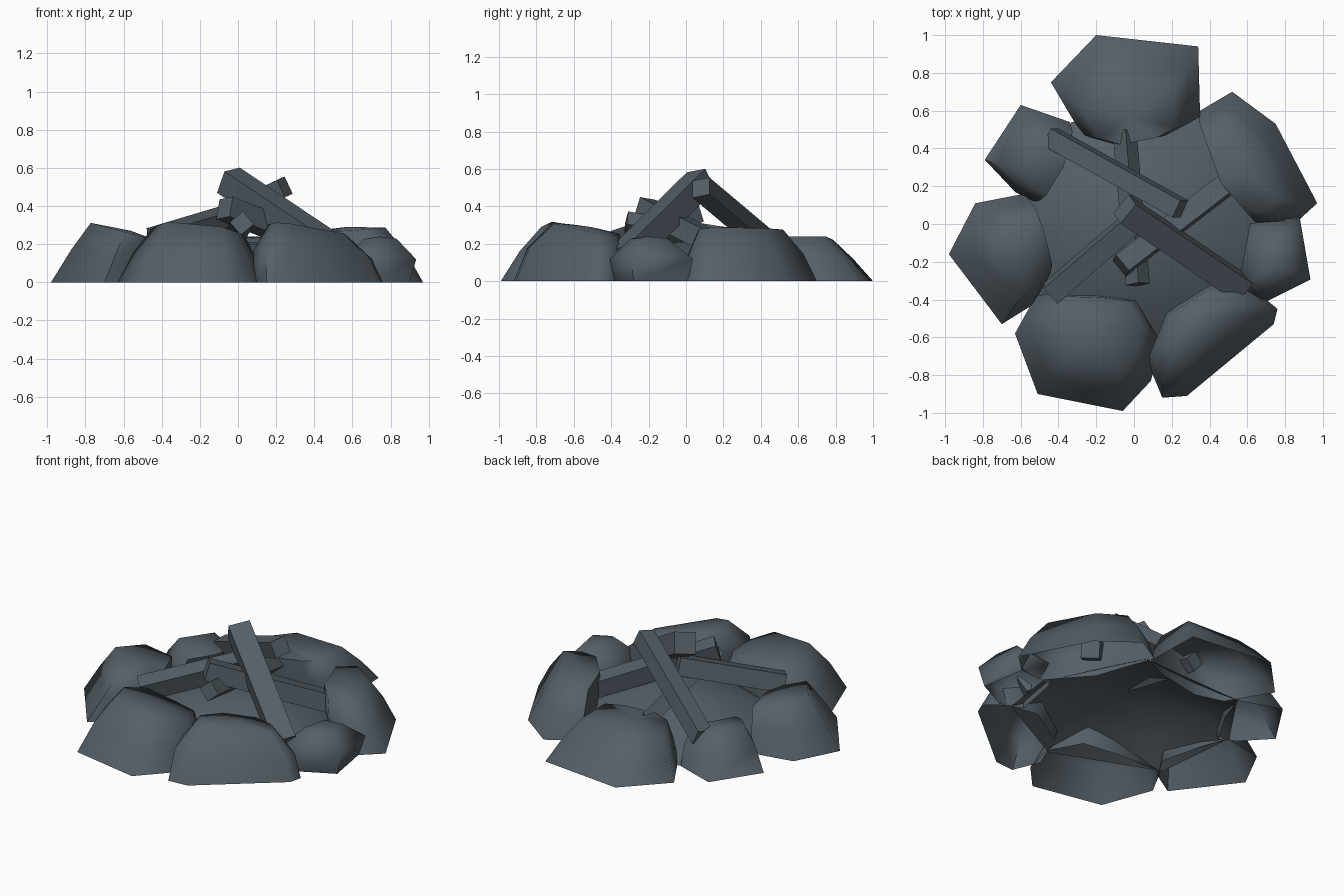
import bpy
import bmesh
import math
from mathutils import Vector, Matrix

default_cube = bpy.data.objects.get("Cube")
if default_cube:
    bpy.data.objects.remove(default_cube, do_unlink=True)

# Single slate colour
SLATE = (0.09, 0.115, 0.135, 1.0)
slate = bpy.data.materials.new("dark_slate")
slate.use_nodes = True
slate.diffuse_color = SLATE
slate.node_tree.nodes["Principled BSDF"].inputs["Base Color"].default_value = SLATE


def finish(name, bm, smooth_angle=None):
    """Turn a bmesh into a named, coloured object."""
    mesh = bpy.data.meshes.new(name)
    bm.to_mesh(mesh)
    bm.free()
    mesh.materials.append(slate)
    obj = bpy.data.objects.new(name, mesh)
    bpy.context.collection.objects.link(obj)
    if smooth_angle:
        bpy.ops.object.select_all(action="DESELECT")
        obj.select_set(True)
        bpy.context.view_layer.objects.active = obj
        bpy.ops.object.shade_smooth_by_angle(angle=math.radians(smooth_angle))
    return obj


def mound(name, outline, height, tilt=(0, 0), bulge=0.87, crown=0.64, lean=0.1):
    """Open-bottomed dome: a base outline lofted up to a crown leaning inward."""
    points = [Vector(p) for p in outline]
    middle = sum(points, Vector((0, 0))) / len(points)
    points.sort(key=lambda p: math.atan2(p.y - middle.y, p.x - middle.x))
    shift = -middle.normalized() * lean
    slope = Vector(tilt)
    bm = bmesh.new()

    def lift(point, scale, level):
        offset = (point - middle) * scale
        spot = middle + offset + shift * level
        z = height * level + slope.dot(offset) * level
        return bm.verts.new((spot.x, spot.y, z))

    rings = [[lift(p, scale, level) for p in points]
             for scale, level in ((1, 0), (bulge, 0.5), (crown, 0.95))]
    peak = lift(middle, 0, 1)
    count = len(points)
    for i in range(count):
        j = (i + 1) % count
        for low, high in zip(rings, rings[1:]):
            bm.faces.new((low[i], low[j], high[j], high[i]))
        bm.faces.new((rings[-1][i], rings[-1][j], peak))
    return finish(name, bm, smooth_angle=70)


def log(name, top, bottom, side, roll=0):
    """Square-cut log between two end centres."""
    top, bottom = Vector(top), Vector(bottom)
    axis = top - bottom
    turn = axis.to_track_quat("Z", "Y").to_matrix().to_4x4()
    size = Matrix.Diagonal((side, side, axis.length, 1))
    spin = Matrix.Rotation(math.radians(roll), 4, "Z")
    bm = bmesh.new()
    bmesh.ops.create_cube(
        bm, size=1,
        matrix=Matrix.Translation((top + bottom) / 2) @ turn @ spin @ size)
    return finish(name, bm)


# Ring of stones
mound("back_stone",
      [(-.44, .75), (-.2, 1), (.34, .94), (.35, .57), (.2, .49), (-.1, .43), (-.28, .48)],
      height=0.24, tilt=(0.05, 0), bulge=0.84)
mound("back_left_stone",
      [(.35, .6), (.52, .7), (.75, .53), (.97, .11), (.85, 0), (.69, -.01), (.48, .23)],
      height=0.29, tilt=(0.08, 0.03))
mound("left_stone",
      [(.62, -.02), (.85, .01), (.9, -.28), (.7, -.38), (.56, -.33)],
      height=0.24, bulge=1.14, crown=0.5, lean=-0.02)
mound("front_left_stone",
      [(.08, -.75), (.15, -.92), (.28, -.91), (.74, -.53), (.76, -.45), (.65, -.36),
       (.45, -.33), (.18, -.5)],
      height=0.29, tilt=(-0.08, -0.14), bulge=0.91, crown=0.6)
mound("front_right_stone",
      [(-.63, -.58), (-.51, -.9), (-.06, -.99), (.09, -.83), (.14, -.62), (.03, -.42),
       (-.2, -.39), (-.52, -.38)],
      height=0.27, tilt=(-0.14, -0.22), bulge=0.85)
mound("right_stone",
      [(-.98, -.16), (-.84, .11), (-.58, .16), (-.52, 0), (-.45, -.28), (-.54, -.43),
       (-.7, -.53)],
      height=0.27, tilt=(-0.28, 0), bulge=0.82)
mound("back_right_stone",
      [(-.79, .34), (-.6, .63), (-.34, .54), (-.4, .35), (-.54, .12), (-.63, .17)],
      height=0.23, tilt=(-0.18, 0.1))

# Shallow bed of ash, meeting the ground where the stones meet each other
mound("ash_bed",
      [(.38, .57), (-.33, .54), (-.58, .17), (-.53, -.37), (.12, -.63), (.63, -.36),
       (.68, -.03)],
      height=0.21, bulge=0.72, crown=0.3, lean=0)

# Stacked logs
log("top_log", (-.05, .08, .535), (.57, -.34, .12), side=0.13, roll=-10)
log("high_log", (.245, .08, .5), (-.44, .46, .18), side=0.1, roll=12)
log("right_log", (.03, .04, .36), (-.44, -.365, .22), side=0.11, roll=12)
log("left_log", (-.07, -.22, .39), (.54, .25, .15), side=0.11, roll=8)
log("low_log", (.02, -.32, .31), (-.05, .49, .18), side=0.09, roll=40)
